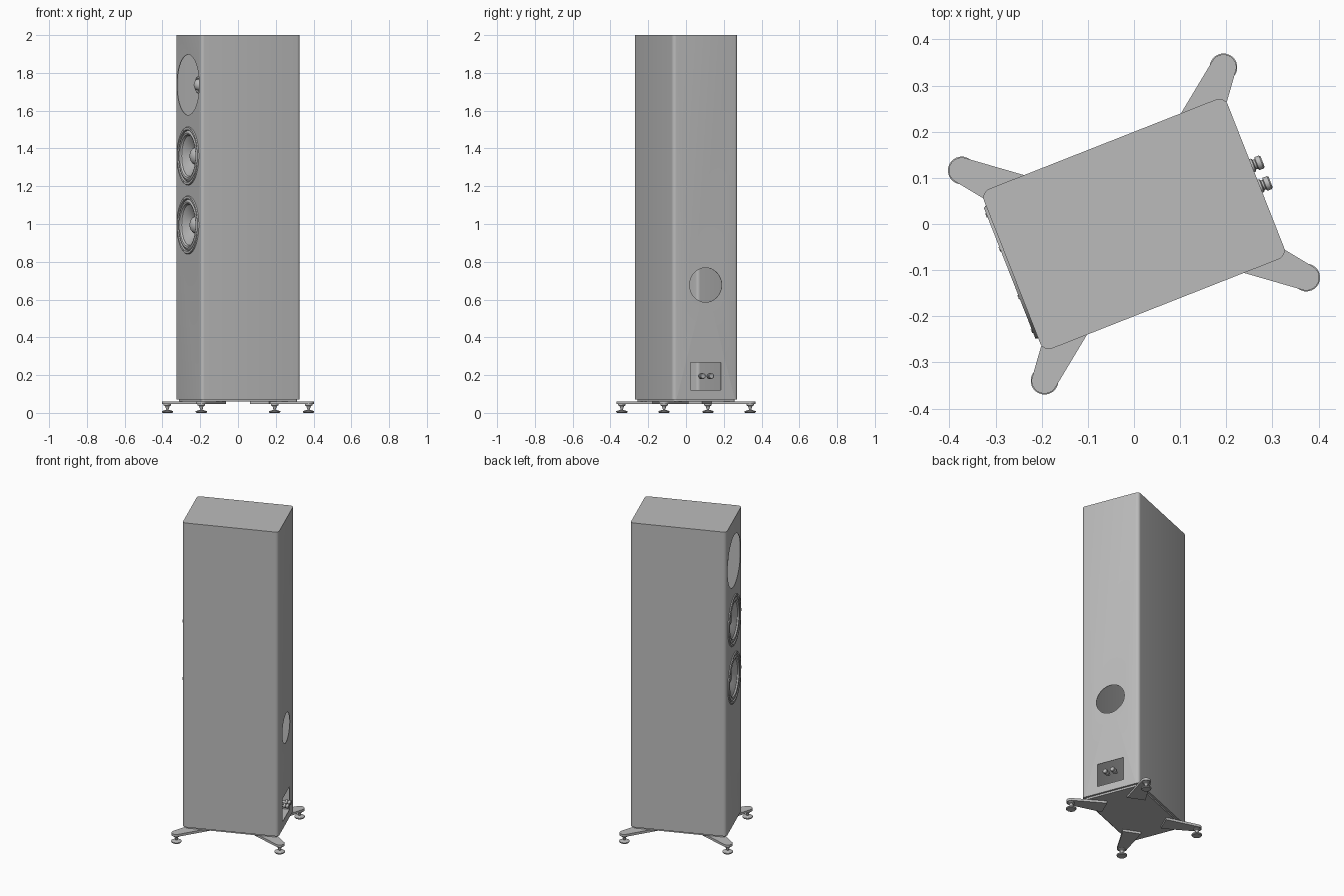
import bpy, bmesh, math
from mathutils import Matrix, Vector

if "Cube" in bpy.data.objects:
    bpy.data.objects.remove(bpy.data.objects["Cube"])

grey = bpy.data.materials.new("plain grey")
grey.use_nodes = True
COLOUR = (0.5, 0.5, 0.5, 1)
grey.diffuse_color = COLOUR
grey.node_tree.nodes["Principled BSDF"].inputs["Base Color"].default_value = COLOUR

TURN = Matrix.Rotation(math.radians(21.5), 4, 'Z')   # whole model is turned
FRONT, BACK, HALF_W = -0.284, 0.284, 0.186           # drivers face local -x
TO_FRONT = Matrix.Rotation(-math.pi / 2, 4, 'Y')     # local z becomes -x
TO_BACK = Matrix.Rotation(math.pi / 2, 4, 'Y')       # local z becomes +x


def finish(name, bm):
    bmesh.ops.recalc_face_normals(bm, faces=bm.faces)
    mesh = bpy.data.meshes.new(name)
    bm.to_mesh(mesh)
    bm.free()
    mesh.materials.append(grey)
    obj = bpy.data.objects.new(name, mesh)
    bpy.context.collection.objects.link(obj)
    obj.matrix_world = TURN
    return obj


def smooth(obj, angle=35):
    bpy.ops.object.select_all(action='DESELECT')
    obj.select_set(True)
    bpy.context.view_layer.objects.active = obj
    bpy.ops.object.shade_smooth_by_angle(angle=math.radians(angle))
    return obj


def prism(name, outline, z0, z1):
    bm = bmesh.new()
    face = bm.faces.new([bm.verts.new((x, y, z0)) for x, y in outline])
    up = bmesh.ops.extrude_face_region(bm, geom=[face])["geom"]
    moved = [v for v in up if isinstance(v, bmesh.types.BMVert)]
    bmesh.ops.translate(bm, verts=moved, vec=(0, 0, z1 - z0))
    return finish(name, bm)


def rounded_rect(hx, hy, r, steps=6):
    pts = []
    for q, (sx, sy) in enumerate(((1, 1), (-1, 1), (-1, -1), (1, -1))):
        for i in range(steps + 1):
            a = (q + i / steps) * math.pi / 2
            pts.append((sx * (hx - r) + r * math.cos(a), sy * (hy - r) + r * math.sin(a)))
    return pts


def lathe(name, profile, place, seg=48):
    """Revolve (radius, height) points around z, then place the result."""
    bm = bmesh.new()
    verts = [bm.verts.new((r, 0, h)) for r, h in profile]
    edges = [bm.edges.new(pair) for pair in zip(verts, verts[1:])]
    bmesh.ops.spin(bm, geom=verts + edges, cent=(0, 0, 0), axis=(0, 0, 1),
                   angle=math.tau, steps=seg)
    bmesh.ops.remove_doubles(bm, verts=bm.verts, dist=0.0001)
    bm.transform(place)
    return smooth(finish(name, bm))


def cylinder(name, r, h, place, seg=48):
    return lathe(name, [(0, 0), (r, 0), (r, h), (0, h)], place, seg)


def at(x, y, z, rot=Matrix()):
    return Matrix.Translation((x, y, z)) @ rot


# Hollow cabinet with openings for the drivers, port and terminals
cabinet = prism("cabinet", rounded_rect(BACK, HALF_W, 0.02), 0.072, 2.0)
shell = cabinet.modifiers.new("shell", 'SOLIDIFY')
shell.thickness, shell.offset = 0.004, -1
WOOFERS = (1.36, 0.995)
cutters = [cylinder("cutter", 0.16, 0.1, at(FRONT + 0.05, 0, 1.737, TO_FRONT), 64),
           cylinder("cutter", 0.091, 0.1, at(BACK - 0.05, 0, 0.677, TO_BACK), 64)]
cutters += [cylinder("cutter", 0.148, 0.1, at(FRONT + 0.05, 0, z, TO_FRONT), 64) for z in WOOFERS]
terminal = prism("cutter", [(BACK + dx, dy) for dx, dy in
                            ((-0.05, -0.086), (0.05, -0.086), (0.05, 0.086), (-0.05, 0.086))],
                 0.12, 0.266)
for cutter in cutters + [terminal]:
    cutter.hide_render = True
    cut = cabinet.modifiers.new("opening", 'BOOLEAN')
    cut.operation, cut.object, cut.solver = 'DIFFERENCE', cutter, 'EXACT'
bpy.context.view_layer.update()
bpy.context.view_layer.objects.active = cabinet
for mod in list(cabinet.modifiers):
    bpy.ops.object.modifier_apply(modifier=mod.name)
for cutter in cutters + [terminal]:
    bpy.data.objects.remove(cutter)
smooth(cabinet)

# Woofers: flange, rolled surround, cone and dust cap
WOOFER = [(0.155, 0), (0.152, 0.006), (0.139, 0.006), (0.135, -0.002), (0.13, 0.003),
          (0.122, 0.006), (0.113, 0.003), (0.107, -0.006), (0.1, -0.008), (0.045, -0.045)]
WOOFER += [(0.045 * math.cos(a), -0.045 + 0.032 * math.sin(a))
           for a in (i * math.pi / 12 for i in range(1, 7))]
for name, z in zip(("upper", "lower"), WOOFERS):
    lathe(name + "_woofer", WOOFER, at(FRONT, 0, z, TO_FRONT), 64)
    for i in range(8):
        a = (i + 0.5) * math.tau / 8
        cylinder(name + "_woofer_screw", 0.005, 0.003,
                 at(FRONT - 0.005, 0.1455 * math.cos(a), z + 0.1455 * math.sin(a), TO_FRONT), 12)

# Small tweeter set back in its opening
lathe("tweeter", [(0, -0.02), (0.045, -0.02), (0.045, 0), (0.038, 0.003), (0.03, -0.002),
                  (0.028, 0.006), (0.02, 0.014), (0.01, 0.019), (0, 0.02)],
      at(FRONT + 0.055, 0, 1.737, TO_FRONT), 32)

# Binding posts at the back
for side in (-1, 1):
    lathe("binding_post", [(0, 0), (0.008, 0), (0.008, 0.018), (0.015, 0.02), (0.015, 0.032),
                           (0.011, 0.034), (0.011, 0.038), (0.015, 0.04), (0.015, 0.05),
                           (0.012, 0.053), (0, 0.053)],
          at(BACK - 0.028, side * 0.024, 0.195, TO_BACK), 20)

# Plinth under the cabinet
smooth(prism("plinth", rounded_rect(BACK - 0.012, HALF_W - 0.012, 0.015), 0.06, 0.073))

# Tapered outrigger legs with spiked feet
for sx in (-1, 1):
    for sy in (-1, 1):
        tip = Vector((sx * 0.305, sy * 0.245))
        out = Vector((sx, sy)).normalized()
        across = Vector((-out.y, out.x))
        outline = [tip - out * 0.2 + across * s * 0.054 for s in (1, -1)]
        for i in range(13):
            a = math.pi * i / 12
            outline.append(tip + 0.028 * (out * math.sin(a) - across * math.cos(a)))
        smooth(prism("leg", [tuple(p) for p in outline], 0.046, 0.061))
        lathe("foot_spike", [(0, 0.047), (0.02, 0.047), (0.02, 0.04), (0.012, 0.036),
                             (0.005, 0.014), (0, 0.012)], at(tip.x, tip.y, 0), 24)
        lathe("foot_disc", [(0, 0), (0.026, 0), (0.03, 0.004), (0.03, 0.009),
                            (0.012, 0.015), (0, 0.015)], at(tip.x, tip.y, 0), 24)
